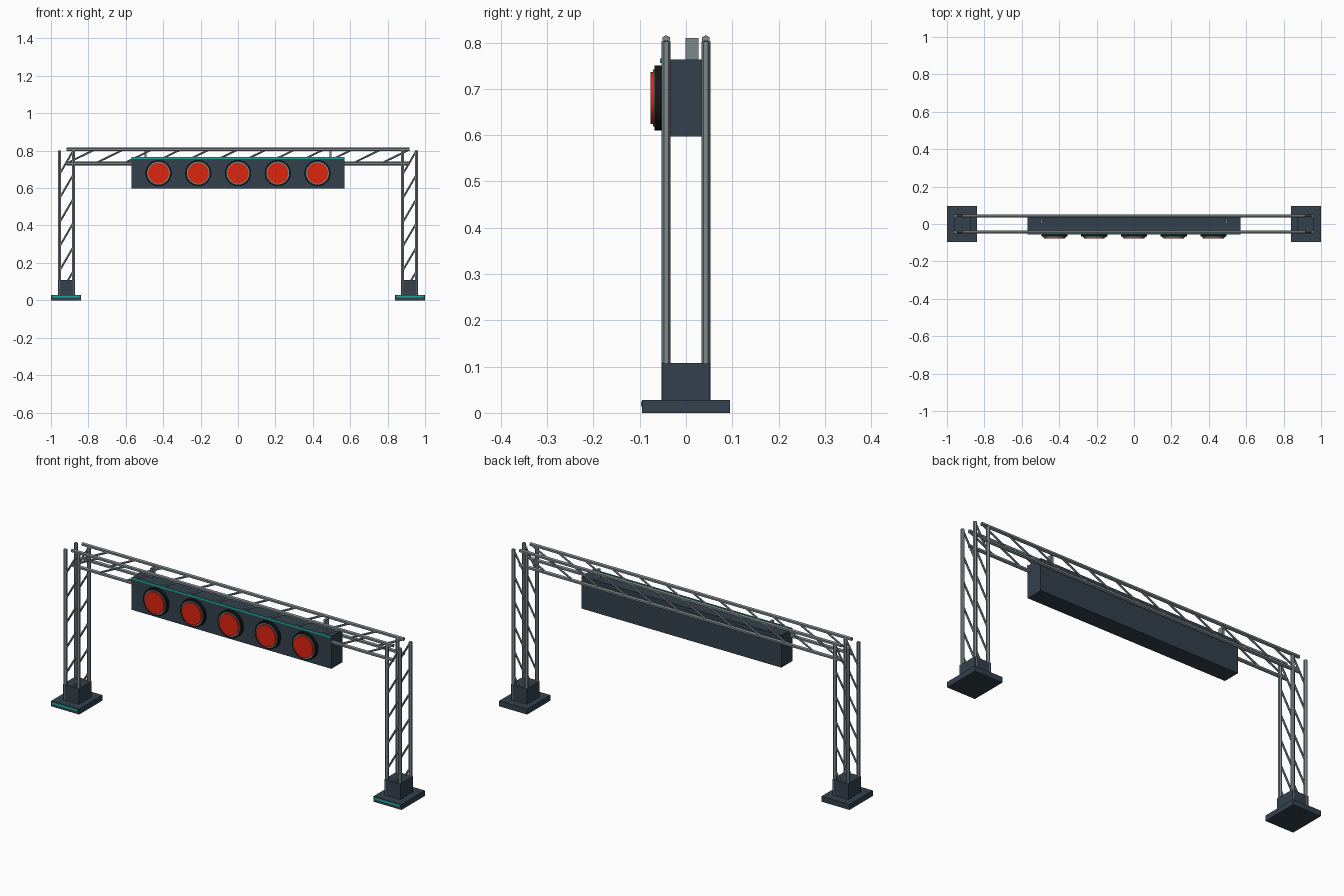
import bpy, math
from mathutils import Vector

if "Cube" in bpy.data.objects:
    bpy.data.objects.remove(bpy.data.objects["Cube"])


def material(name, hexcol):
    m = bpy.data.materials.new(name)
    lin = [((int(hexcol[i:i + 2], 16) / 255 + 0.055) / 1.055) ** 2.4 for i in (0, 2, 4)]
    m.diffuse_color = (*lin, 1)
    m.use_nodes = True
    m.node_tree.nodes["Principled BSDF"].inputs["Base Color"].default_value = m.diffuse_color
    return m


NAVY = material("dark slate", "33414D")
STEEL = material("steel grey", "7C878B")
BLACK = material("black rubber", "14171A")
RED = material("signal red", "DE260E")
TEAL = material("teal trim", "1FA99C")


def box(name, x, y, z, mat):
    """Box from (min, max) pairs."""
    bpy.ops.mesh.primitive_cube_add(size=1, location=[sum(p) / 2 for p in (x, y, z)])
    o = bpy.context.object
    o.name = name
    o.scale = [p[1] - p[0] for p in (x, y, z)]
    o.data.materials.append(mat)
    return o


def rod(name, a, b, r, mat, sides=6):
    a, b = Vector(a), Vector(b)
    bpy.ops.mesh.primitive_cylinder_add(vertices=sides, radius=r, depth=(b - a).length,
                                        location=(a + b) / 2)
    o = bpy.context.object
    o.name = name
    o.rotation_euler = (b - a).to_track_quat('Z', 'Y').to_euler()
    o.data.materials.append(mat)
    if sides > 8:
        bpy.ops.object.shade_smooth_by_angle()
    return o


H, D, R, BR = 0.0375, 0.043, 0.0095, 0.005   # truss half sizes, tube and brace radii
TX, BZ = 0.9175, 0.769                       # tower and beam centres

for s, side in ((-1, "left"), (1, "right")):
    cx = s * TX
    # foot plate, pedestal and trim
    box(side + "_foot_plate", (s * 0.92 - 0.08, s * 0.92 + 0.08), (-0.095, 0.095), (0, 0.028), NAVY)
    box(side + "_foot_trim", (s * 0.92 - 0.073, s * 0.92 + 0.073), (-0.097, -0.094), (0.014, 0.025), TEAL)
    box(side + "_pedestal", (cx - 0.046, cx + 0.046), (-0.052, 0.052), (0.028, 0.108), NAVY)
    # tower tubes and diagonals
    for y in (-D, D):
        for dx in (-H, H):
            rod(side + "_tower_tube", (cx + dx, y, 0.028), (cx + dx, y, 0.802), R, STEEL)
        n, z0, z1 = 6, 0.028, 0.802
        step = (z1 - z0) / n
        for i in range(n):
            rod(side + "_tower_brace", (cx - H, y, z0 + i * step),
                (cx + H, y, z0 + (i + 1) * step), BR, STEEL)
    # hanger holding the light box
    box(side + "_hanger", (s * 0.495 - 0.006, s * 0.495 + 0.006), (-0.001, 0.027), (0.755, 0.81), STEEL)

# cross beam tubes and diagonals
for y in (-D, D):
    for dz in (-H, H):
        rod("beam_tube", (-TX, y, BZ + dz), (TX, y, BZ + dz), R, STEEL)
    n = 12
    step = 2 * TX / n
    for i in range(n):
        rod("beam_brace", (-TX + i * step, y, BZ - H), (-TX + (i + 1) * step, y, BZ + H), BR, STEEL)

# light box with trim
box("light_box", (-0.57, 0.57), (-0.053, 0.037), (0.597, 0.763), NAVY)
box("light_box_trim", (-0.57, 0.57), (-0.056, -0.052), (0.756, 0.766), TEAL)

# five round lamps
for i in range(-2, 3):
    x, z = i * 0.2125, 0.68
    rod("lamp_housing", (x, -0.05, z), (x, -0.068, z), 0.07, BLACK, 24)
    rod("lamp_ring", (x, -0.06, z), (x, -0.0715, z), 0.0615, STEEL, 24)
    rod("lamp_lens", (x, -0.065, z), (x, -0.077, z), 0.056, RED, 24)
